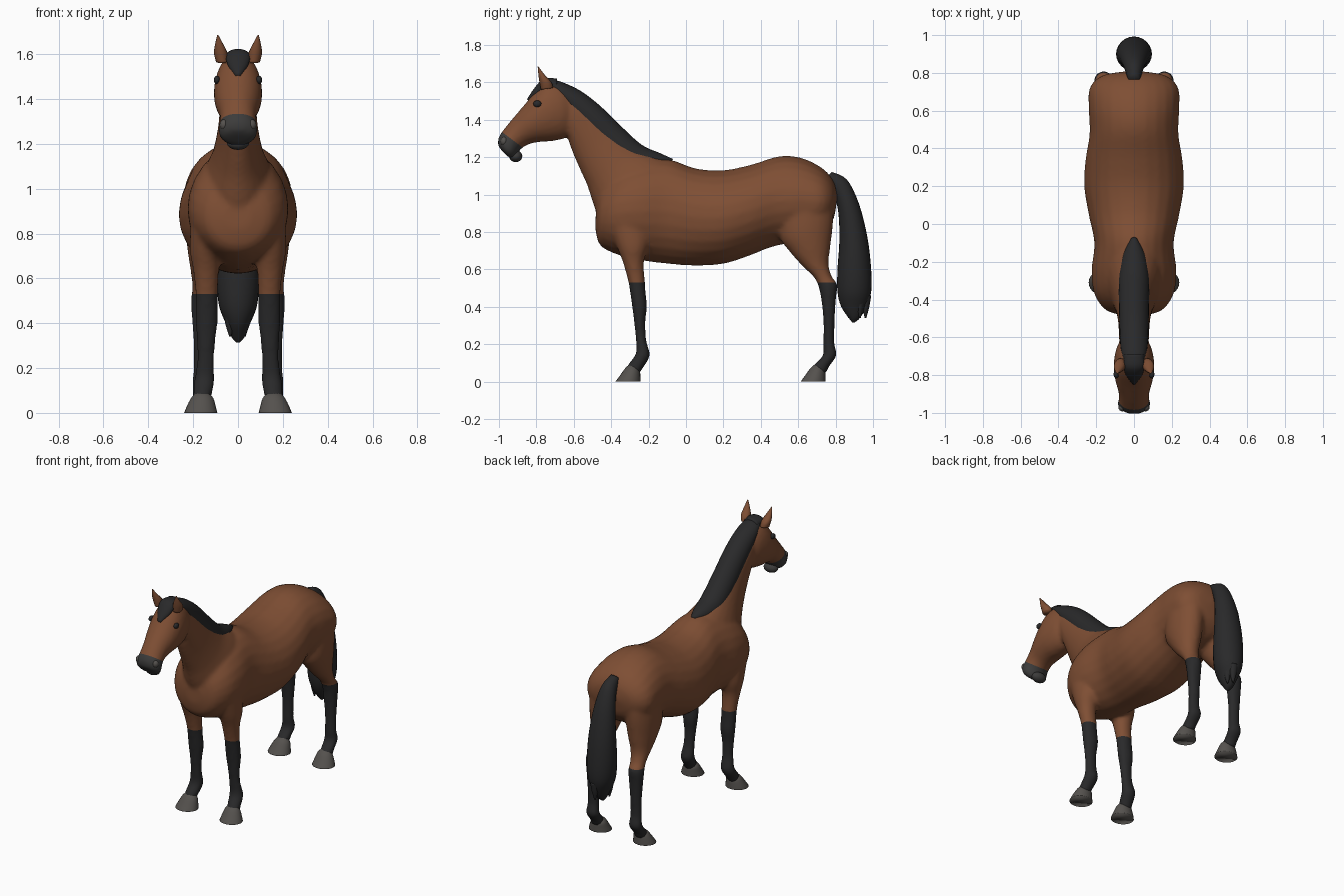
import bpy
import bmesh
import math
from mathutils import Vector

cube = bpy.data.objects.get("Cube")
if cube:
    bpy.data.objects.remove(cube, do_unlink=True)


def material(name, color):
    mat = bpy.data.materials.new(name)
    mat.use_nodes = True
    rgba = (*color, 1)
    mat.diffuse_color = rgba
    shader = mat.node_tree.nodes["Principled BSDF"]
    shader.inputs["Base Color"].default_value = rgba
    shader.inputs["Roughness"].default_value = 0.8
    return mat


BROWN = material("bay brown", (0.21, 0.077, 0.034))
BLACK = material("soft black", (0.022, 0.022, 0.023))
HOOF = material("hoof grey", (0.09, 0.083, 0.076))
MUZZLE = material("muzzle grey", (0.045, 0.044, 0.043))


def smooth_stations(rows, steps):
    """Spline through the stations, component by component."""
    rows = [Vector(r) for r in rows]
    result = []
    for i in range(len(rows) - 1):
        p0, p1 = rows[max(i - 1, 0)], rows[i]
        p2, p3 = rows[i + 1], rows[min(i + 2, len(rows) - 1)]
        for s in range(steps):
            t = s / steps
            result.append(p1 + (p2 - p0) * (t / 2)
                          + (p0 * 2 - p1 * 5 + p2 * 4 - p3) * (t * t / 2)
                          + (p1 * 3 - p0 - p2 * 3 + p3) * (t ** 3 / 2))
    return result + [rows[-1]]


def loft(bm, rows, side=1, steps=4, sides=24):
    """Closed tube; a station is (y, z, y, z, half width, centre x)."""
    rings = []
    for ya, za, yb, zb, half, cx in smooth_stations(rows, steps):
        a, b = Vector((0, ya, za)), Vector((0, yb, zb))
        ring = []
        for k in range(sides):
            angle = math.tau * k / sides
            p = (a + b) / 2 + (a - b) / 2 * math.cos(angle)
            p.x = side * (cx + half * math.sin(angle))
            ring.append(bm.verts.new(p))
        rings.append(ring)
    faces = [bm.faces.new(rings[0]), bm.faces.new(rings[-1])]
    for low, high in zip(rings, rings[1:]):
        for k in range(sides):
            n = (k + 1) % sides
            faces.append(bm.faces.new((low[k], low[n], high[n], high[k])))
    bmesh.ops.recalc_face_normals(bm, faces=faces)


def finish(bm, name, mats):
    mesh = bpy.data.meshes.new(name)
    bm.to_mesh(mesh)
    bm.free()
    for mat in mats:
        mesh.materials.append(mat)
    for poly in mesh.polygons:
        poly.use_smooth = True
    obj = bpy.data.objects.new(name, mesh)
    bpy.context.scene.collection.objects.link(obj)
    return obj


def loft_object(name, rows, mat, side=1, **options):
    bm = bmesh.new()
    loft(bm, rows, side, **options)
    return finish(bm, name, [mat])


def ball(name, center, size, mat):
    bm = bmesh.new()
    bmesh.ops.create_uvsphere(bm, u_segments=16, v_segments=10, radius=1)
    bmesh.ops.scale(bm, vec=size, verts=bm.verts)
    bmesh.ops.translate(bm, vec=center, verts=bm.verts)
    return finish(bm, name, [mat])


def centred(rows):
    return [(*r, 0) for r in rows]


# Trunk: back point, belly point, half width
trunk = centred([
    (-.48, .95, -.485, .82, .06), (-.45, 1.04, -.46, .73, .15),
    (-.37, 1.12, -.37, .68, .21), (-.25, 1.17, -.25, .65, .225),
    (-.1, 1.19, -.1, .63, .21), (.05, 1.14, .05, .62, .24),
    (.2, 1.13, .2, .63, .264), (.35, 1.16, .33, .67, .257),
    (.5, 1.205, .46, .72, .235), (.62, 1.195, .6, .75, .24),
    (.73, 1.14, .71, .78, .235), (.79, 1.07, .78, .85, .17),
    (.81, .99, .8, .92, .06)])

# Neck: throat point, crest point, half width
neck = centred([
    (-.4, .75, -.08, 1.16, .15), (-.485, .92, -.12, 1.19, .15),
    (-.525, 1.04, -.24, 1.25, .115), (-.565, 1.13, -.36, 1.36, .092),
    (-.6, 1.21, -.46, 1.46, .083), (-.625, 1.28, -.56, 1.54, .08),
    (-.64, 1.36, -.66, 1.58, .075)])

# Head: face point, jaw point, half width
head = centred([
    (-.6, 1.52, -.6, 1.4, .05), (-.66, 1.59, -.62, 1.33, .085),
    (-.74, 1.605, -.65, 1.3, .102), (-.8, 1.56, -.72, 1.285, .108),
    (-.86, 1.485, -.79, 1.28, .1), (-.92, 1.415, -.85, 1.265, .083),
    (-.965, 1.36, -.89, 1.235, .08), (-1, 1.31, -.91, 1.2, .088),
    (-1.005, 1.265, -.93, 1.19, .07), (-.985, 1.235, -.95, 1.2, .03)])

# Legs: front point, rear point, half width, centre x
front_leg = [
    (-.43, .88, -.2, .88, .07, .14), (-.37, .72, -.2, .74, .07, .145),
    (-.338, .64, -.225, .64, .058, .143), (-.31, .54, -.22, .54, .05, .14),
    (-.298, .47, -.215, .47, .05, .14), (-.288, .4, -.208, .4, .05, .14),
    (-.278, .32, -.217, .32, .041, .142), (-.268, .22, -.212, .22, .039, .145),
    (-.268, .15, -.193, .14, .046, .15), (-.31, .09, -.225, .08, .042, .158),
    (-.33, .05, -.25, .04, .04, .165)]
hind_leg = [
    (.5, .95, .79, .98, .1, .13), (.5, .78, .787, .85, .098, .135),
    (.55, .7, .772, .72, .083, .14), (.62, .62, .762, .63, .063, .147),
    (.69, .55, .78, .56, .05, .155), (.715, .48, .808, .52, .05, .16),
    (.728, .4, .8, .42, .046, .16), (.735, .3, .794, .3, .038, .16),
    (.733, .2, .794, .2, .038, .16), (.732, .14, .806, .14, .045, .16),
    (.685, .09, .765, .08, .042, .162), (.66, .05, .75, .04, .04, .165)]

# Fuse the coated parts into one skin
bm = bmesh.new()
for rows in (trunk, neck, head):
    loft(bm, rows)
for side in (1, -1):
    loft(bm, front_leg, side)
    loft(bm, hind_leg, side)
rough = finish(bm, "rough_body", [BROWN])
remesh = rough.modifiers.new("fuse", "REMESH")
remesh.mode = "VOXEL"
remesh.voxel_size = 0.013
relax = rough.modifiers.new("relax", "SMOOTH")
relax.factor = 0.5
relax.iterations = 5
graph = bpy.context.evaluated_depsgraph_get()
skin = bpy.data.meshes.new_from_object(rough.evaluated_get(graph))
bm = bmesh.new()
bm.from_mesh(skin)
bpy.data.objects.remove(rough, do_unlink=True)
bpy.data.meshes.remove(skin)

# Cut clean colour borders: stockings and muzzle
STOCKING_TOP = 0.53
muzzle_point, muzzle_axis = Vector((0, -.93, 1.294)), Vector((0, -.6, -.8))
for point, normal in ((Vector((0, 0, STOCKING_TOP)), Vector((0, 0, 1))),
                      (muzzle_point, muzzle_axis)):
    bmesh.ops.bisect_plane(bm, geom=bm.verts[:] + bm.edges[:] + bm.faces[:],
                           plane_co=point, plane_no=normal)
for face in bm.faces:
    c = face.calc_center_median()
    if c.z < STOCKING_TOP:
        face.material_index = 1
    elif c.y < -.8 and (c - muzzle_point).dot(muzzle_axis) > 0:
        face.material_index = 2
finish(bm, "body", [BROWN, BLACK, MUZZLE])

# Mane over the crest, and forelock between the ears
loft_object("mane", centred([
    (-.07, 1.19, -.1, 1.14, .02), (-.14, 1.222, -.2, 1.12, .06),
    (-.24, 1.268, -.33, 1.14, .08), (-.36, 1.378, -.46, 1.24, .08),
    (-.46, 1.475, -.54, 1.33, .078), (-.56, 1.552, -.6, 1.4, .076),
    (-.66, 1.6, -.66, 1.48, .07), (-.72, 1.615, -.71, 1.54, .055)]), BLACK)
loft_object("forelock", centred([
    (-.69, 1.62, -.69, 1.55, .05), (-.76, 1.62, -.74, 1.56, .055),
    (-.81, 1.57, -.78, 1.53, .045), (-.85, 1.51, -.83, 1.49, .012)]), BLACK)

# Tail: front point, rear point, half width
loft_object("tail", centred([
    (.74, 1.08, .78, 1.12, .03), (.79, 1.0, .86, 1.08, .05),
    (.815, .9, .925, .95, .07), (.82, .75, .97, .77, .088),
    (.81, .6, .99, .6, .095), (.81, .48, .99, .48, .085),
    (.83, .4, .965, .4, .055), (.87, .34, .93, .34, .03),
    (.89, .315, .9, .315, .008)]), BLACK)
for i, (x, y) in enumerate(((-.035, .87), (.03, .93), (.01, .96))):
    loft_object(f"tail_wisp_{i}", [
        (y - .03, .46, y + .03, .46, .03, x), (y - .02, .4, y + .02, .4, .022, x),
        (y - .004, .34, y + .004, .34, .004, x)], BLACK, sides=8)

# Lower lip
ball("lower_lip", (0, -.91, 1.205), (.05, .035, .032), MUZZLE)

for label, side in (("left", 1), ("right", -1)):
    loft_object(f"{label}_ear", [
        (-.775, 1.56, -.71, 1.57, .028, .07), (-.785, 1.61, -.72, 1.6, .03, .077),
        (-.79, 1.65, -.755, 1.64, .018, .084),
        (-.793, 1.685, -.788, 1.683, .003, .09)], BROWN, side, sides=12)
    ball(f"{label}_eye", (side * .094, -.795, 1.485), (.014, .022, .018), BLACK)
    ball(f"{label}_nostril", (side * .062, -.972, 1.285), (.02, .02, .024), HOOF)
    # Hooves flare towards the ground
    for place, y in (("front", -.31), ("hind", .68)):
        loft_object(f"{label}_{place}_hoof", [
            (y - .067, 0, y + .067, 0, .074, .166),
            (y - .045, .03, y + .066, .025, .065, .164),
            (y - .012, .075, y + .064, .055, .05, .16),
            (y + .015, .095, y + .055, .075, .03, .16)], HOOF, side)
